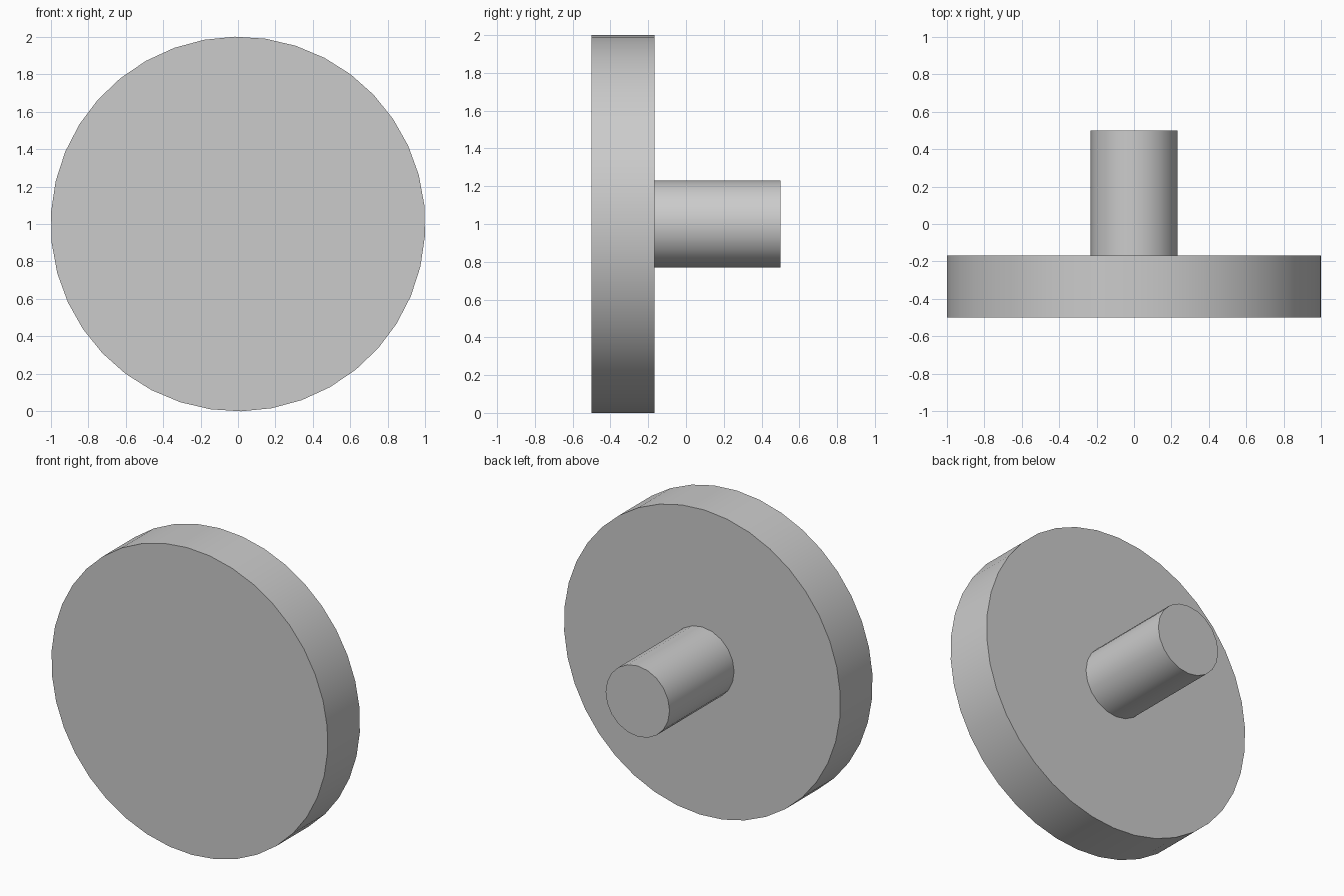
import bpy
import bmesh
from math import radians
from mathutils import Matrix

cube = bpy.data.objects.get("Cube")
if cube:
    bpy.data.objects.remove(cube, do_unlink=True)

# Single plain grey
grey = bpy.data.materials.new("light_grey")
grey.use_nodes = True
colour = (0.6, 0.6, 0.6, 1)
grey.diffuse_color = colour
grey.node_tree.nodes["Principled BSDF"].inputs["Base Color"].default_value = colour


def cylinder(name, radius, front, back, sides, twist=0):
    """Capped cylinder lying along y, from front to back, at height 1."""
    bm = bmesh.new()
    place = (Matrix.Translation((0, (front + back) / 2, 1))
             @ Matrix.Rotation(radians(90), 4, "X")
             @ Matrix.Rotation(radians(twist), 4, "Z"))
    bmesh.ops.create_cone(bm, cap_ends=True, segments=sides, radius1=radius,
                          radius2=radius, depth=back - front, matrix=place)
    mesh = bpy.data.meshes.new(name)
    bm.to_mesh(mesh)
    bm.free()
    mesh.materials.append(grey)
    obj = bpy.data.objects.new(name, mesh)
    bpy.context.collection.objects.link(obj)
    bpy.ops.object.select_all(action="DESELECT")
    obj.select_set(True)
    bpy.context.view_layer.objects.active = obj
    bpy.ops.object.shade_smooth_by_angle(angle=radians(30))
    return obj


# Wide disc in front, narrow shaft behind it
disc_back = -0.167
cylinder("disc", 1.0, -0.5, disc_back, 38, twist=1)
cylinder("shaft", 0.231, disc_back, 0.5, 20)
